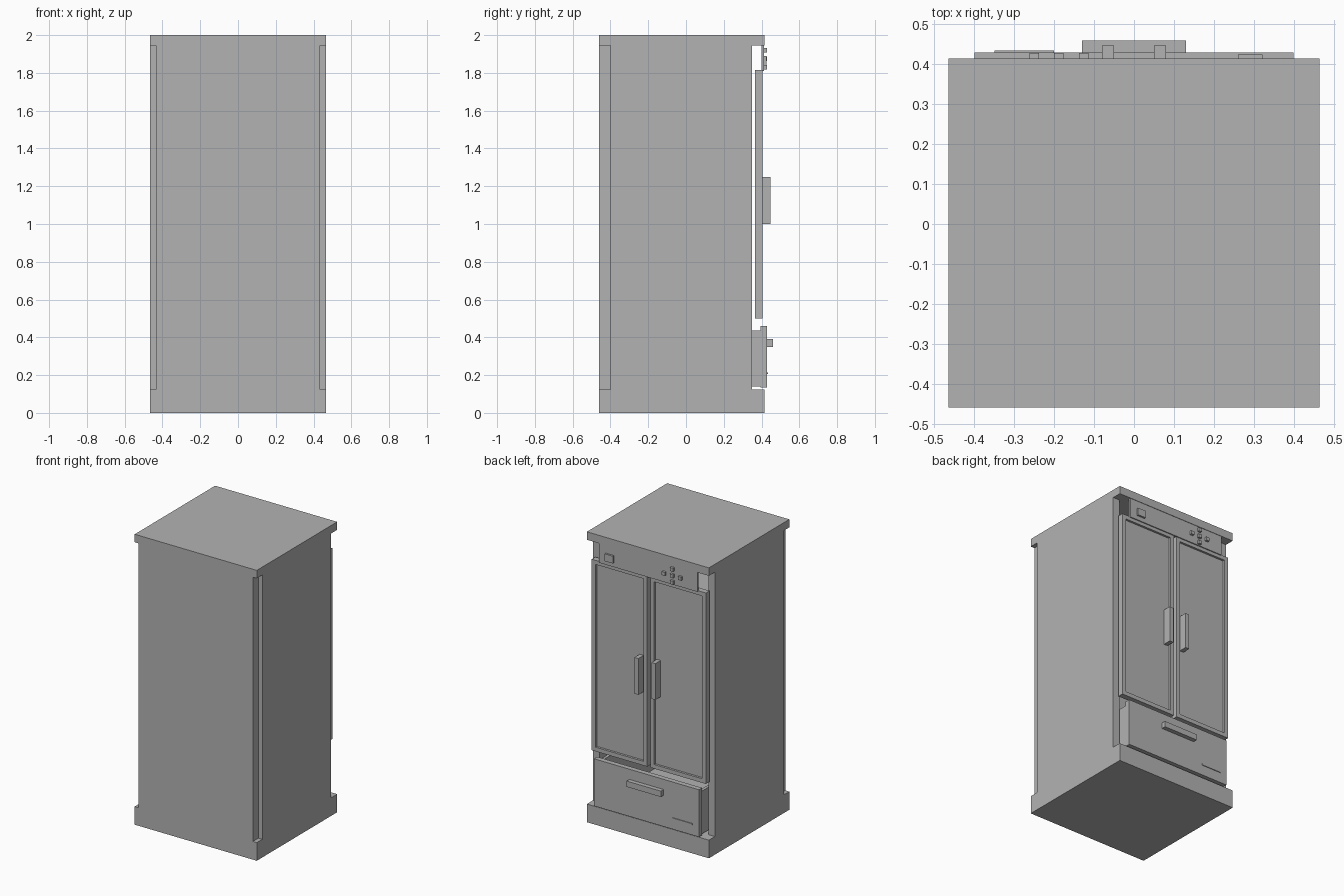
import bpy
import bmesh

if "Cube" in bpy.data.objects:
    bpy.data.objects.remove(bpy.data.objects["Cube"])

grey = bpy.data.materials.new("light_grey")
grey.diffuse_color = (0.45, 0.45, 0.45, 1)
grey.use_nodes = True
grey.node_tree.nodes["Principled BSDF"].inputs["Base Color"].default_value = grey.diffuse_color


def box(name, x, y, z):
    """Axis-aligned box from (min, max) ranges."""
    bm = bmesh.new()
    bmesh.ops.create_cube(bm, size=1)
    for v in bm.verts:
        v.co = [r[0] if c < 0 else r[1] for c, r in zip(v.co, (x, y, z))]
    mesh = bpy.data.meshes.new(name)
    bm.to_mesh(mesh)
    bm.free()
    mesh.materials.append(grey)
    obj = bpy.data.objects.new(name, mesh)
    bpy.context.collection.objects.link(obj)
    return obj


def recess(obj, margin, depth):
    """Inset the +y face and push it inwards."""
    bm = bmesh.new()
    bm.from_mesh(obj.data)
    bm.normal_update()
    face = max(bm.faces, key=lambda f: f.normal.y)
    bmesh.ops.inset_region(bm, faces=[face], thickness=margin)
    walls = bmesh.ops.extrude_discrete_faces(bm, faces=[face])["faces"]
    for f in walls:
        for v in f.verts:
            v.co.y -= depth
    bm.to_mesh(obj.data)
    bm.free()


def span(side, a, b):
    """Mirror an x range to the given side."""
    return tuple(sorted((side * a, side * b)))


# Cabinet shell, open towards the doors
box("base", (-0.465, 0.465), (-0.46, 0.415), (0, 0.125))
box("top_cap", (-0.465, 0.465), (-0.46, 0.415), (1.945, 2))
box("back_panel", (-0.435, 0.435), (-0.46, -0.40), (0.125, 1.945))
for s, side in ((-1, "left"), (1, "right")):
    box(side + "_wall", span(s, 0.415, 0.465), (-0.40, 0.35), (0.125, 1.945))
box("shelf", (-0.415, 0.415), (-0.40, 0.33), (1.50, 1.52))

# Doors with recessed panels and bar handles
for s, side in ((-1, "left"), (1, "right")):
    door = box(side + "_door", span(s, 0.012, 0.435), (0.365, 0.405), (0.50, 1.815))
    recess(door, 0.04, 0.015)
    box(side + "_door_handle", span(s, 0.05, 0.08), (0.39, 0.447), (1.0, 1.25))

# Open-topped drawer
box("drawer_front", (-0.40, 0.40), (0.395, 0.43), (0.135, 0.46))
box("drawer_floor", (-0.395, 0.395), (-0.36, 0.395), (0.14, 0.16))
box("drawer_back", (-0.395, 0.395), (-0.38, -0.36), (0.14, 0.435))
for s, side in ((-1, "left"), (1, "right")):
    box(side + "_drawer_side", span(s, 0.375, 0.395), (-0.36, 0.395), (0.14, 0.435))
box("drawer_handle", (-0.13, 0.13), (0.43, 0.46), (0.35, 0.39))
box("drawer_trim_bar", (-0.35, -0.20), (0.43, 0.435), (0.205, 0.215))

# Control panel with a square switch and a cross of buttons
box("control_panel", (-0.375, 0.375), (0.40, 0.412), (1.81, 1.945))
box("square_switch", (0.26, 0.322), (0.412, 0.425), (1.84, 1.89))
for i, (dx, dz) in enumerate(((0, 0), (-1, 0), (1, 0), (0, -1), (0, 1))):
    x, z = -0.188 + dx * 0.062, 1.874 + dz * 0.045
    box(f"button_{i + 1}", (x - 0.012, x + 0.012), (0.412, 0.428), (z - 0.012, z + 0.012))
